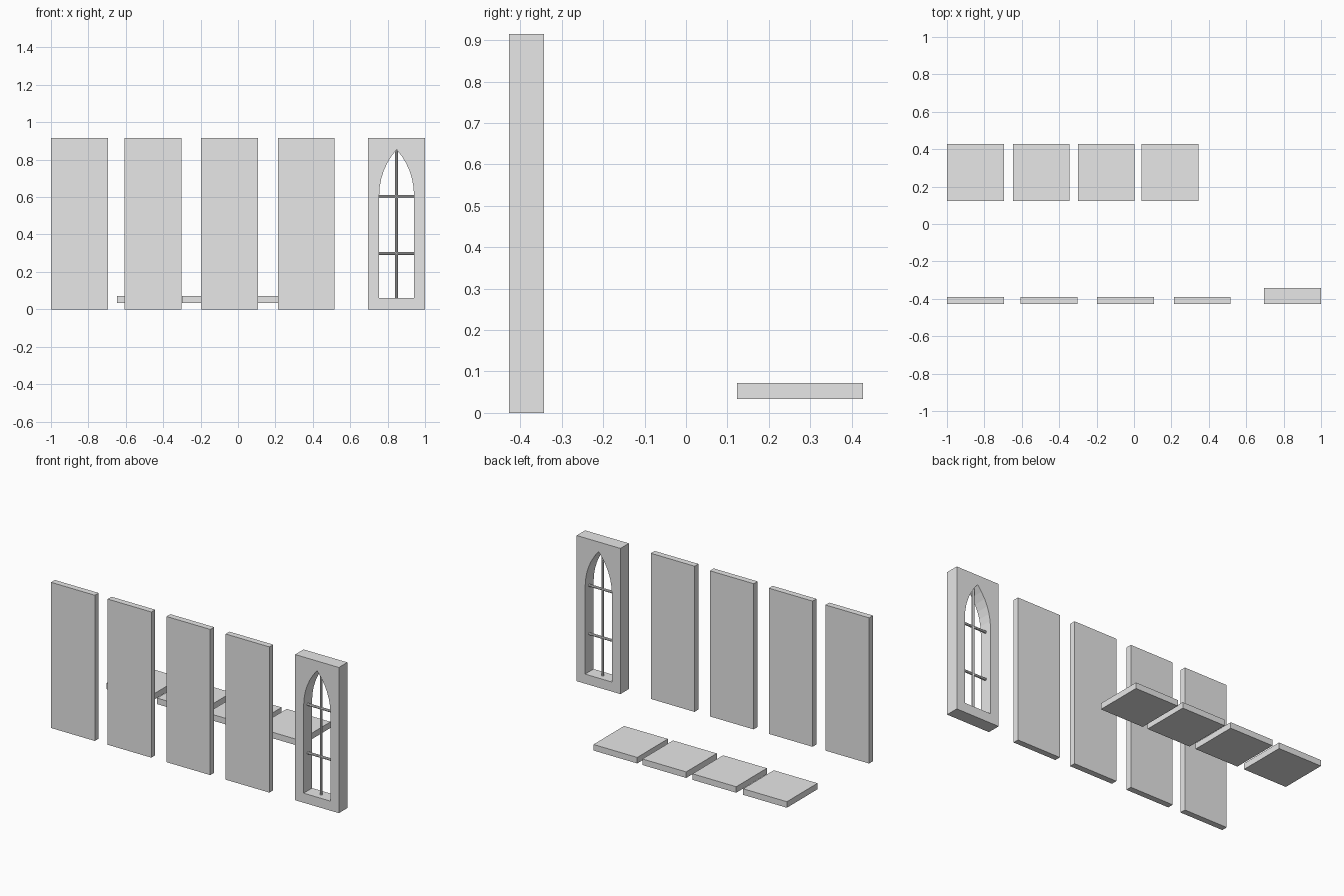
import bpy
import bmesh
import math
from mathutils import Matrix, Vector

cube = bpy.data.objects.get("Cube")
if cube:
    bpy.data.objects.remove(cube, do_unlink=True)

stone = bpy.data.materials.new("light_grey")
stone.use_nodes = True
GREY = (0.8, 0.8, 0.8, 1)
stone.diffuse_color = GREY
stone.node_tree.nodes["Principled BSDF"].inputs["Base Color"].default_value = GREY

SIZE, HEIGHT = 0.304, 0.915   # module width, wall height
FRONT, BACK = -0.427, 0.427


def finish(name, bm):
    bmesh.ops.recalc_face_normals(bm, faces=bm.faces)
    mesh = bpy.data.meshes.new(name)
    bm.to_mesh(mesh)
    bm.free()
    mesh.materials.append(stone)
    obj = bpy.data.objects.new(name, mesh)
    bpy.context.collection.objects.link(obj)
    return obj


def box(name, low, size):
    bm = bmesh.new()
    centre = Vector(low) + Vector(size) / 2
    bmesh.ops.create_cube(bm, size=1, matrix=Matrix.Translation(centre) @ Matrix.Diagonal((*size, 1)))
    return finish(name, bm)


def bar(name, start, end, radius=0.008):
    a, b = Vector(start), Vector(end)
    turn = (b - a).to_track_quat("Z", "Y").to_matrix().to_4x4()
    bm = bmesh.new()
    bmesh.ops.create_cone(bm, cap_ends=True, segments=8, radius1=radius, radius2=radius,
                          depth=(b - a).length, matrix=Matrix.Translation((a + b) / 2) @ turn)
    return finish(name, bm)


# Plain wall panels along the front
for i, x in enumerate((-1, -0.607, -0.198, 0.213)):
    box(f"wall_panel_{i + 1}", (x, FRONT, 0), (SIZE, 0.038, HEIGHT))

# Floor tiles behind them
for i, x in enumerate((-1, -0.648, -0.3, 0.04)):
    box(f"floor_tile_{i + 1}", (x, BACK - SIZE, 0.034), (SIZE, SIZE, 0.038))

# Pointed window opening: straight jambs and two arcs meeting at the tip
CX, HALF, SILL, SPRING, RISE = 1 - SIZE / 2, 0.093, 0.06, 0.61, 0.244
DEPTH = 0.084
STEPS = 6
radius = (HALF ** 2 + RISE ** 2) / (2 * HALF)
sweep = math.asin(RISE / radius)
arc = [(HALF - radius + radius * math.cos(sweep * i / STEPS),
        SPRING + radius * math.sin(sweep * i / STEPS)) for i in range(STEPS + 1)]
side = [(HALF, SILL)] + arc
opening = [(CX + x, z) for x, z in side] + [(CX - x, z) for x, z in reversed(side[:-1])]
outline = [(1 - SIZE, 0), (1, 0), (1, HEIGHT), (1 - SIZE, HEIGHT)]

# Window wall: outline with the opening, filled and extruded backwards
bm = bmesh.new()
for loop in (outline, opening):
    verts = [bm.verts.new((x, FRONT, z)) for x, z in loop]
    for i, v in enumerate(verts):
        bm.edges.new((v, verts[(i + 1) % len(verts)]))
bmesh.ops.triangle_fill(bm, edges=bm.edges[:], use_beauty=True)
bmesh.ops.dissolve_limit(bm, angle_limit=0.01, verts=[], edges=bm.edges[:])
result = bmesh.ops.extrude_face_region(bm, geom=bm.faces[:], use_keep_orig=True)
moved = [g for g in result["geom"] if isinstance(g, bmesh.types.BMVert)]
bmesh.ops.translate(bm, verts=moved, vec=(0, DEPTH, 0))
finish("window_wall", bm)

# Glazing bars at the middle of the wall depth
mid = FRONT + DEPTH / 2
bar("window_upright_bar", (CX, mid, SILL), (CX, mid, SPRING + RISE))
for name, z in (("lower", 0.298), ("upper", 0.602)):
    bar(f"window_{name}_crossbar", (CX - HALF, mid, z), (CX + HALF, mid, z))
